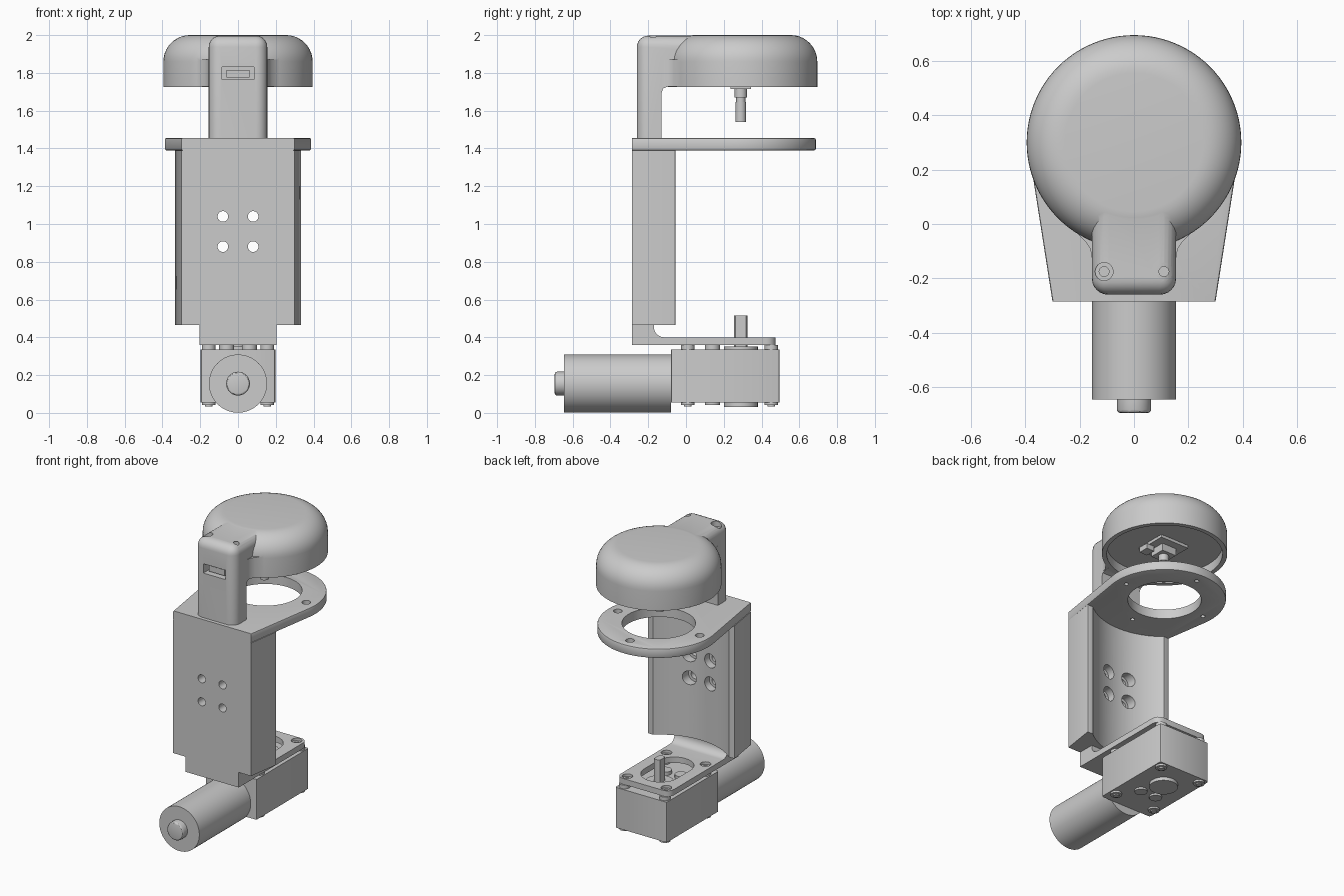
import bpy, bmesh, math
from mathutils import Vector

if "Cube" in bpy.data.objects:
    bpy.data.objects.remove(bpy.data.objects["Cube"])

CY = 0.30   # y of the main vertical axis (cap and ring)


def finish(name, bm):
    bmesh.ops.recalc_face_normals(bm, faces=bm.faces[:])
    me = bpy.data.meshes.new(name)
    bm.to_mesh(me)
    bm.free()
    ob = bpy.data.objects.new(name, me)
    bpy.context.collection.objects.link(ob)
    return ob


def prism(name, pts, a, b, axis='z', bevel=None, width=0.0, seg=3):
    """Extrude a 2D outline from a to b; axis z takes (x,y), x takes (y,z), y takes (x,z)."""
    put = {'z': lambda p, t: (p[0], p[1], t),
           'x': lambda p, t: (t, p[0], p[1]),
           'y': lambda p, t: (p[0], t, p[1])}[axis]
    bm = bmesh.new()
    lo = [bm.verts.new(put(p, a)) for p in pts]
    hi = [bm.verts.new(put(p, b)) for p in pts]
    bm.faces.new(lo)
    bm.faces.new(hi)
    n = len(pts)
    for i in range(n):
        j = (i + 1) % n
        bm.faces.new((lo[i], lo[j], hi[j], hi[i]))
    bmesh.ops.recalc_face_normals(bm, faces=bm.faces[:])
    if bevel:
        edges = [e for e in bm.edges if bevel(e.verts[0].co, e.verts[1].co)]
        bmesh.ops.bevel(bm, geom=edges, offset=width, segments=seg,
                        profile=0.5, affect='EDGES', clamp_overlap=True)
    return finish(name, bm)


def arc(cx, cy, r, a0, a1, n):
    return [(cx + r * math.cos(math.radians(a0 + (a1 - a0) * i / n)),
             cy + r * math.sin(math.radians(a0 + (a1 - a0) * i / n))) for i in range(n + 1)]


def rect(x0, x1, y0, y1):
    return [(x0, y0), (x1, y0), (x1, y1), (x0, y1)]


def disc(name, u, v, r, a, b, axis='z', n=32, **kw):
    return prism(name, arc(u, v, r, 0, 360, n)[:-1], a, b, axis, **kw)


def boolean(ob, others, op='DIFFERENCE'):
    for o in others:
        o.hide_render = True
        m = ob.modifiers.new('bool', 'BOOLEAN')
        m.operation, m.solver, m.object = op, 'EXACT', o
        bpy.context.view_layer.objects.active = ob
        bpy.ops.object.modifier_apply(modifier=m.name)
        bpy.data.objects.remove(o, do_unlink=True)


# Domed cap: lathed outline around the main axis
bm = bmesh.new()
outline = [(0, 1.725), (0.395, 1.725)] + arc(0.255, 1.86, 0.14, 0, 90, 10) + [(0, 2.0)]
vs = [bm.verts.new((r, CY, z)) for r, z in outline]
es = [bm.edges.new((p, q)) for p, q in zip(vs, vs[1:])]
bmesh.ops.spin(bm, geom=vs + es, cent=(0, CY, 0), axis=(0, 0, 1),
               angle=2 * math.pi, steps=96, use_duplicate=False)
bmesh.ops.remove_doubles(bm, verts=bm.verts[:], dist=1e-4)
cap = finish('domed_cap', bm)

# Neck: side profile with rounded top and front edges
neck_side = [(-0.26, 1.455), (-0.13, 1.455), (-0.13, 1.69), (-0.121, 1.718), (-0.095, 1.7275),
             (0.1, 1.7275), (0.1, 1.997), (-0.26, 1.997)]


def neck_edge(p, q):
    top = p.z > 1.99 and q.z > 1.99 and not (p.y > 0 and q.y > 0)
    front = p.y < -0.25 and q.y < -0.25 and abs(p.z - q.z) > 0.1
    return top or front


neck = prism('neck', neck_side, -0.155, 0.155, 'x', neck_edge, 0.06, 6)
boolean(cap, [neck], 'UNION')
# Concave blends where the neck meets the cap
for s in (-1, 1):
    blend = [(0.14, -0.13), (0.155, -0.125), (0.161, -0.09), (0.178, -0.066),
             (0.215, -0.028), (0.2, 0.03), (0.14, 0.03)]
    boolean(cap, [prism('blend', [(s * x, y) for x, y in blend], 1.7285, 1.87)], 'UNION')
# Hollow underside, top screw holes, front port slot
cutters = [disc('c', 0, CY, 0.365, 1.6, 1.79, n=96),
           prism('c', rect(-0.085, 0.085, 1.765, 1.83), -0.4, -0.20, 'y')]
for s in (-1, 1):
    cutters += [disc('c', s * 0.11, -0.175, 0.033, 1.96, 2.1),
                disc('c', s * 0.11, -0.175, 0.018, 1.88, 2.1)]
boolean(cap, cutters)
prism('port_connector', rect(-0.06, 0.06, 1.775, 1.815), -0.235, -0.195, 'y')

# Sensor board and probe under the cap
prism('sensor_board', rect(-0.11, 0.11, 0.18, 0.40), 1.765, 1.785)
prism('sensor_block', rect(-0.055, 0.055, 0.235, 0.345), 1.715, 1.766)
prism('board_connector', rect(0.07, 0.13, 0.21, 0.28), 1.73, 1.766)
disc('probe_upper', 0, 0.29, 0.033, 1.67, 1.72)
disc('probe_neck', 0, 0.29, 0.024, 1.63, 1.68)
disc('probe_tip', 0, 0.29, 0.028, 1.54, 1.645)

# Ring plate with tangent sides
ring_pts = [(-0.3, -0.285), (0.3, -0.285)] + arc(0, CY, 0.387, -8.8, 188.8, 64)
ring = prism('ring_plate', ring_pts, 1.39, 1.455,
             bevel=lambda p, q: abs(p.z - q.z) < 0.01 and max(p.y, q.y) > 0.2, width=0.008, seg=2)
cutters = [disc('c', 0, CY, 0.232, 1.3, 1.5, n=64)]
for a in range(4):
    x, y = 0.315 * math.cos(a * math.pi / 2), CY + 0.315 * math.sin(a * math.pi / 2)
    cutters += [disc('c', x, y, 0.014, 1.3, 1.5, n=24), disc('c', x, y, 0.028, 1.425, 1.5, n=24)]
boolean(ring, cutters)

# Upright body with a concave inner wall
t = math.degrees(math.asin(0.355 / 0.46))
body_pts = [(-0.3, -0.285), (0.3, -0.285), (0.335, -0.055)] + \
    arc(0, CY, 0.46, -t, -180 + t, 32) + [(-0.335, -0.055)]
body = prism('upright_body', body_pts, 0.465, 1.39,
             bevel=lambda p, q: abs(p.z - q.z) > 0.1 and min(abs(p.x), abs(q.x)) > 0.33,
             width=0.008, seg=2)
cutters = []
for x in (-0.08, 0.08):
    for z in (0.88, 1.04):
        cutters += [disc('c', x, z, 0.028, -0.4, 0.1, 'y'), disc('c', x, z, 0.048, -0.21, 0.1, 'y')]
boolean(body, cutters)

# Foot bracket: side profile with a fillet, carrying the gearbox
foot_side = [(-0.285, 0.36), (0.475, 0.36), (0.475, 0.40)] + \
    arc(-0.115, 0.455, 0.055, -90, -180, 8) + [(-0.17, 0.465), (-0.285, 0.465)]
foot = prism('foot_bracket', foot_side, -0.205, 0.205, 'x',
             lambda p, q: min(p.y, q.y) > 0.47 and abs(p.z - q.z) > 0.01, 0.05, 4)
slot = arc(0, 0.13, 0.125, 180, 360, 16) + arc(0, 0.28, 0.125, 0, 180, 16)
cutters = [prism('c', slot, 0.3, 0.5)]
for x in (-0.15, 0.15):
    for y in (0.0, 0.43):
        cutters += [disc('c', x, y, 0.018, 0.3, 0.5, n=24), disc('c', x, y, 0.034, 0.382, 0.5, n=24)]
boolean(foot, cutters)

# Gearbox with bosses on both faces
prism('gearbox', rect(-0.198, 0.198, -0.08, 0.495), 0.055, 0.335,
      bevel=lambda p, q: abs(p.z - q.z) > 0.1, width=0.012, seg=2)
bosses = [(s * 0.155, y, 0.036) for s in (-1, 1) for y in (0.01, 0.452)]
bosses += [(s * 0.06, 0.14, 0.04) for s in (-1, 1)]
for i, (x, y, r) in enumerate(bosses):
    disc(f'boss_top_{i}', x, y, r, 0.334, 0.36, n=24)
    disc(f'boss_bottom_{i}', x, y, r, 0.042, 0.056, n=24)
for i, (x, y, r) in enumerate(bosses[:4]):
    disc(f'screw_end_{i}', x, y, 0.02, 0.034, 0.043, n=16)
disc('output_bearing_top', 0, 0.29, 0.09, 0.334, 0.352, n=40)
disc('output_bearing_bottom', 0, 0.29, 0.09, 0.032, 0.056, n=40)

# Output shaft with two flats
shaft = arc(0, 0.29, 0.036, 50, 130, 8) + arc(0, 0.29, 0.036, 230, 310, 8)
prism('output_shaft', shaft, 0.34, 0.515)

# Motor lying along y, with a rounded rear cap
disc('motor', 0, 0.155, 0.154, -0.645, -0.079, 'y', n=64)
disc('motor_rear_cap', 0, 0.155, 0.063, -0.695, -0.644, 'y', n=40,
     bevel=lambda p, q: max(p.y, q.y) < -0.69, width=0.012, seg=3)

# Smooth shading with sharp edges kept
bpy.ops.object.select_all(action='DESELECT')
for ob in bpy.context.scene.objects:
    ob.select_set(True)
    bpy.context.view_layer.objects.active = ob
bpy.ops.object.shade_smooth_by_angle(angle=math.radians(30))
